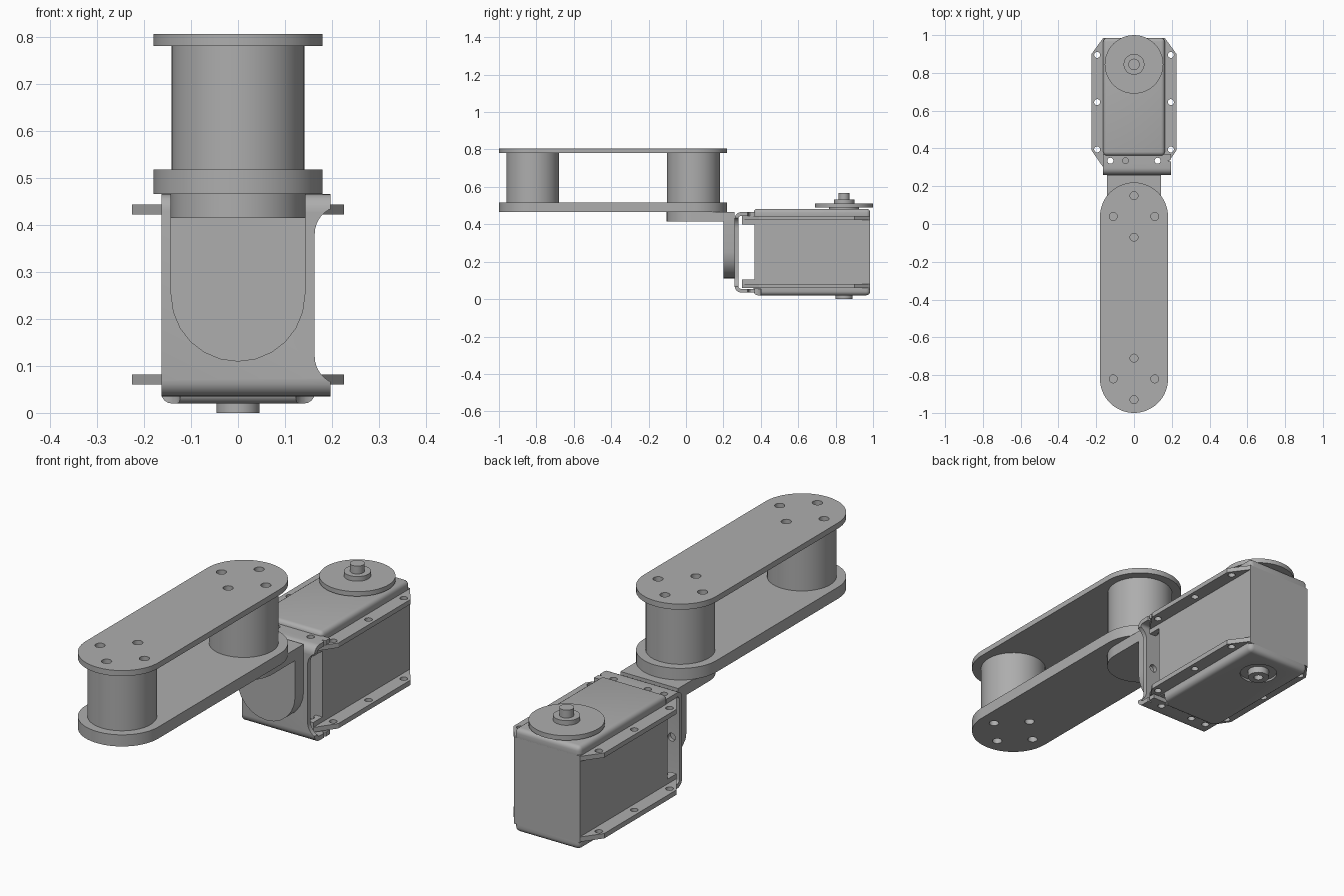
import bpy, bmesh, math
from mathutils import Vector

if "Cube" in bpy.data.objects:
    bpy.data.objects.remove(bpy.data.objects["Cube"], do_unlink=True)

grey = bpy.data.materials.new("mid grey")
grey.use_nodes = True
COLOUR = (0.42, 0.42, 0.42, 1)
grey.diffuse_color = COLOUR
grey.node_tree.nodes["Principled BSDF"].inputs["Base Color"].default_value = COLOUR


def prism(name, outline, lo, hi, axis="z"):
    """Extrude a 2D outline along an axis."""
    place = {"x": lambda a, b, t: (t, a, b),
             "y": lambda a, b, t: (a, t, b),
             "z": lambda a, b, t: (a, b, t)}[axis]
    bm = bmesh.new()
    face = bm.faces.new([bm.verts.new(place(a, b, lo)) for a, b in outline])
    grown = bmesh.ops.extrude_face_region(bm, geom=[face])["geom"]
    bmesh.ops.translate(bm, vec=Vector(place(0, 0, hi - lo)),
                        verts=[v for v in grown if isinstance(v, bmesh.types.BMVert)])
    bmesh.ops.recalc_face_normals(bm, faces=bm.faces)
    mesh = bpy.data.meshes.new(name)
    bm.to_mesh(mesh)
    bm.free()
    mesh.materials.append(grey)
    obj = bpy.data.objects.new(name, mesh)
    bpy.context.collection.objects.link(obj)
    return obj


def arc(cx, cy, r, start, end, n):
    angles = [math.radians(start + (end - start) * i / n) for i in range(n + 1)]
    return [(cx + r * math.cos(a), cy + r * math.sin(a)) for a in angles]


def disc(name, x, y, r, lo, hi, axis="z", n=48):
    return prism(name, arc(x, y, r, 0, 360, n)[:-1], lo, hi, axis)


def rect(x0, x1, y0, y1):
    return [(x0, y0), (x1, y0), (x1, y1), (x0, y1)]


def apply(obj, mod):
    bpy.context.view_layer.objects.active = obj
    bpy.ops.object.modifier_apply(modifier=mod.name)


def cut(obj, cutters):
    for c in cutters:
        mod = obj.modifiers.new("cut", "BOOLEAN")
        mod.operation, mod.solver, mod.object = "DIFFERENCE", "EXACT", c
        apply(obj, mod)
        bpy.data.objects.remove(c, do_unlink=True)


def bevel(obj, width):
    mod = obj.modifiers.new("bevel", "BEVEL")
    mod.width, mod.segments = width, 4
    apply(obj, mod)


def holes(points, r, lo, hi, axis="z"):
    return [disc("cutter", a, b, r, lo, hi, axis, 20) for a, b in points]


# Arm link: two rounded plates on two round pillars
NEAR, FAR, R = 0.04, -0.82, 0.18
stadium = arc(0, NEAR, R, 0, 180, 32) + arc(0, FAR, R, 180, 360, 32)
bolts = [(dx, cy + dy) for cy in (NEAR, FAR)
         for dx, dy in ((0.11, 0), (-0.11, 0), (0, 0.11), (0, -0.11))]
for name, lo, hi in (("lower_arm_plate", 0.465, 0.517), ("upper_arm_plate", 0.78, 0.805)):
    cut(prism(name, stadium, lo, hi), holes(bolts, 0.021, lo - 0.1, hi + 0.1))
for name, y in (("near_pillar", NEAR), ("far_pillar", FAR)):
    disc(name, 0, y, 0.141, 0.517, 0.78)

# Angle joint: round tongue under the arm and round tongue down the bracket
T = 0.143
prism("joint_top_tongue", [(T, 0.26), (-T, 0.26)] + arc(0, NEAR, T, 180, 360, 24), 0.414, 0.465)
prism("joint_front_tongue", [(T, 0.414), (-T, 0.414)] + arc(0, 0.252, T, 180, 360, 12),
      0.2, 0.26, "y")

# C-shaped bracket, bent from sheet, flared at its left corners
outer = [(0.37, 0.465)] + arc(0.295, 0.43, 0.035, 90, 180, 6) \
    + arc(0.295, 0.07, 0.035, 180, 270, 6) + [(0.37, 0.035)]
inner = [(0.37, 0.055)] + arc(0.295, 0.07, 0.015, 270, 180, 6) \
    + arc(0.295, 0.43, 0.015, 180, 90, 6) + [(0.37, 0.445)]
bracket = prism("servo_bracket", outer + inner, -0.163, 0.197, "x")
flare = arc(0.223, 0.12, 0.06, 240, 180, 6) + arc(0.223, 0.38, 0.06, 180, 120, 6) \
    + [(0.3, 0.46), (0.3, 0.04)]
cut(bracket, [prism("cutter", flare, 0.2, 0.5, "y"),
              prism("cutter", [(0.18, 0.335), (0.25, 0.31), (0.25, 0.36)], -0.1, 0.6)]
    + holes([(-0.125, 0.335), (-0.045, 0.335), (0.125, 0.335)], 0.016, -0.1, 0.6)
    + holes([(-0.125, 0.25), (0.125, 0.25)], 0.018, 0.262, 0.4, "y"))

# Servo body: core, ear plates and rounded caps
W, BACK, AXLE = 0.163, 0.985, 0.845
prism("servo_core", rect(-W, W, 0.365, BACK), 0.055, 0.445)
ear = [(W, 0.3), (0.225, 0.39), (0.225, 0.9), (W, BACK)]
ear += [(-x, y) for x, y in reversed(ear)]
screws = [(s * 0.195, y) for s in (-1, 1) for y in (0.395, 0.645, 0.895)]
tabs = [(-0.125, 0.335), (0.125, 0.335)]
for side, lo, hi in (("upper", 0.422, 0.443), ("lower", 0.06, 0.082)):
    cut(prism(side + "_ear_plate", ear, lo, hi), holes(screws + tabs, 0.016, lo - 0.1, hi + 0.1))
for side, lo, hi in (("upper", 0.4, 0.422), ("lower", 0.082, 0.104)):
    for hand, x in (("left", 0.13), ("right", -W)):
        rib = prism(f"{side}_{hand}_rib", rect(x, x + 0.033, 0.3, 0.365), lo, hi)
        cut(rib, holes(tabs, 0.016, lo - 0.1, hi + 0.1))
top_cap = prism("top_cap", rect(-W, W, 0.362, BACK), 0.42, 0.483)
bevel(top_cap, 0.02)
bottom_cap = prism("bottom_cap", rect(-W, W, 0.362, BACK), 0.02, 0.085)
bevel(bottom_cap, 0.022)
cut(bottom_cap, [disc("cutter", s * W, 0.362, 0.04, -0.1, 0.06, "z", 24) for s in (-1, 1)]
    + [disc("cutter", 0, AXLE, 0.08, -0.1, 0.03)])

# Output horn, shaft and rear bearing
disc("horn_collar", 0, AXLE, 0.08, 0.475, 0.492)
disc("horn_disc", 0, AXLE, 0.155, 0.49, 0.511)
disc("horn_hub", 0, AXLE, 0.055, 0.511, 0.532)
disc("horn_shaft", 0, AXLE, 0.03, 0.532, 0.567)
cut(disc("rear_bearing", 0, AXLE, 0.046, 0, 0.04), holes([(0, AXLE)], 0.02, -0.1, 0.03))

# Smooth the rounded surfaces, keep hard edges
bpy.ops.object.select_all(action="DESELECT")
for obj in bpy.context.collection.objects:
    if obj.type == "MESH":
        obj.select_set(True)
        bpy.context.view_layer.objects.active = obj
bpy.ops.object.shade_smooth_by_angle(angle=math.radians(30))
